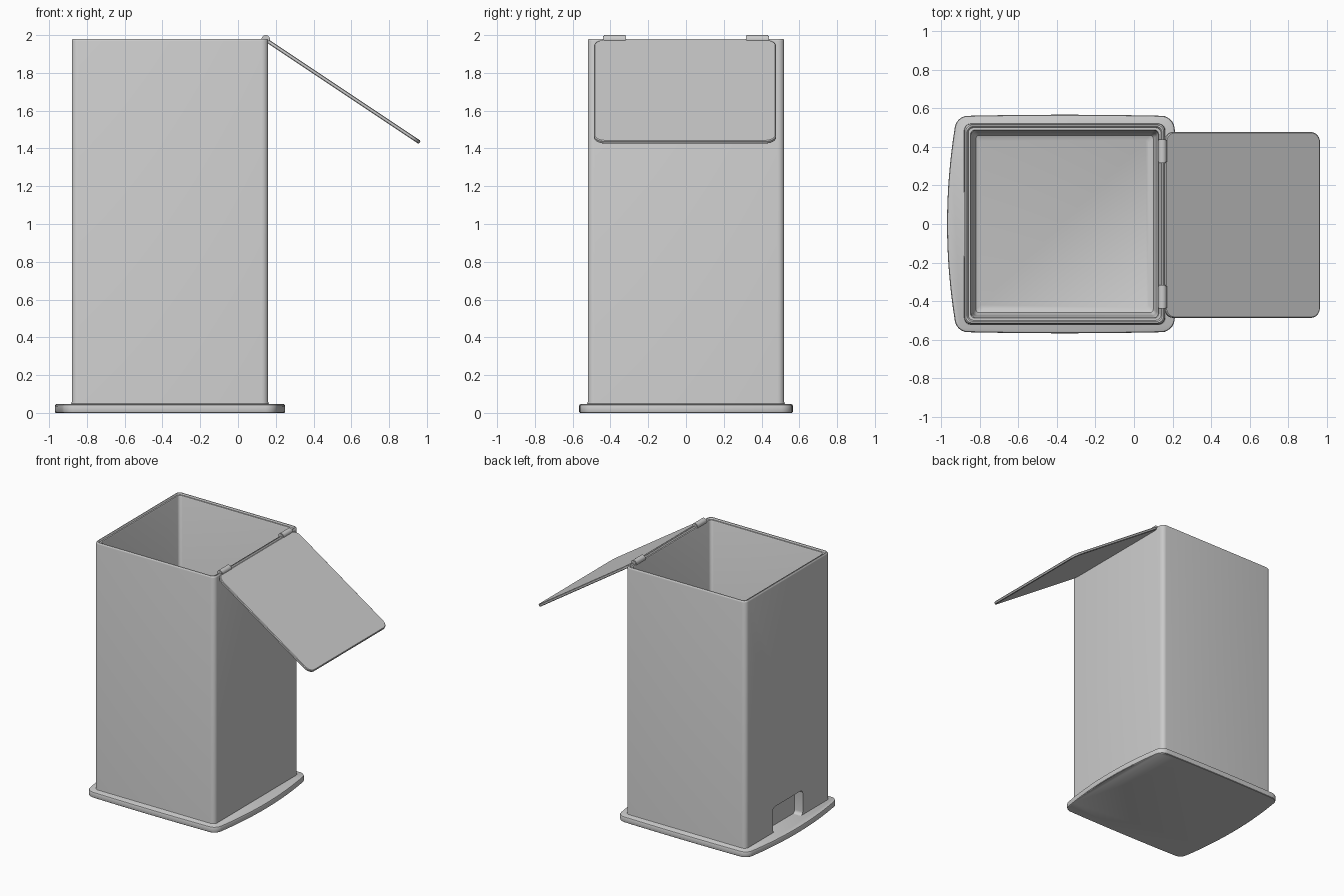
import bpy, bmesh, math
from mathutils import Matrix

if "Cube" in bpy.data.objects:
    bpy.data.objects.remove(bpy.data.objects["Cube"])


def outline(hx, hy, r, seg=6, edge=1, bow_x=0.0, bow_y=0.0):
    """Rounded rectangle about the origin, optionally bowed outwards."""
    pts = []
    corners = [(hx - r, hy - r, 0), (r - hx, hy - r, 90),
               (r - hx, r - hy, 180), (hx - r, r - hy, 270)]
    for i, (cx, cy, a0) in enumerate(corners):
        for k in range(seg + 1):
            a = math.radians(a0 + 90 * k / seg)
            pts.append((cx + r * math.cos(a), cy + r * math.sin(a)))
        nx, ny, na = corners[(i + 1) % 4]
        a = math.radians(na)
        ex, ey = nx + r * math.cos(a), ny + r * math.sin(a)
        sx, sy = pts[-1]
        for k in range(1, edge):
            t = k / edge
            pts.append((sx + (ex - sx) * t, sy + (ey - sy) * t))
    return [(x + bow_x * x / hx * (1 - (y / hy) ** 2),
             y + bow_y * y / hy * (1 - (x / hx) ** 2)) for x, y in pts]


def finish(name, bm, loc=(0, 0, 0), rot_y=0.0):
    bmesh.ops.recalc_face_normals(bm, faces=bm.faces)
    me = bpy.data.meshes.new(name)
    bm.to_mesh(me)
    bm.free()
    ob = bpy.data.objects.new(name, me)
    bpy.context.collection.objects.link(ob)
    ob.location, ob.rotation_euler = loc, (0, rot_y, 0)
    return ob


def loft(name, rings, loc=(0, 0, 0), rot_y=0.0):
    """Skin a list of (outline, z) rings and cap both ends."""
    bm = bmesh.new()
    loops = [[bm.verts.new((x, y, z)) for x, y in pts] for pts, z in rings]
    n = len(loops[0])
    for a, b in zip(loops, loops[1:]):
        for i in range(n):
            j = (i + 1) % n
            bm.faces.new((a[i], a[j], b[j], b[i]))
    bm.faces.new(loops[0])
    bm.faces.new(loops[-1])
    return finish(name, bm, loc, rot_y)


def smooth(ob, angle=35):
    bpy.ops.object.select_all(action='DESELECT')
    ob.select_set(True)
    bpy.context.view_layer.objects.active = ob
    bpy.ops.object.shade_smooth_by_angle(angle=math.radians(angle))


CX = -0.36  # centre of the bin in x

# Base plate with bowed front and back edges
base = loft("base_plate", [
    (outline(0.56 - i, 0.56 - i, 0.055 - i, 6, 16, 0.05, 0.007), z)
    for i, z in [(0.006, 0), (0.002, 0.003), (0, 0.01), (0, 0.036),
                 (0.003, 0.043), (0.01, 0.047)]], (CX, 0, 0))
smooth(base)

# Bin body: outer wall, stepped rim, inner wall and raised floor
profile = [(-0.006, 0.046), (-0.001, 0.05), (0, 0.058), (0, 1.968),
           (0.002, 1.975), (0.007, 1.98), (0.014, 1.98), (0.018, 1.976),
           (0.02, 1.97), (0.031, 1.97), (0.035, 1.962),
           (0.045, 0.35), (0.049, 0.315), (0.06, 0.292), (0.085, 0.28)]
body = loft("bin_body", [
    (outline(0.52 - i, 0.52 - i, max(0.035 - i * 0.3, 0.015)), z)
    for i, z in profile], (CX, 0, 0))

# Foot recess cut into the left face, rounded at its upper corners
cutter = loft("recess_cutter", [
    (outline(0.11, 0.185, 0.03), -0.2), (outline(0.11, 0.185, 0.03), 0.2)],
    (-0.95, 0, 0.13), math.pi / 2)
cutter.location = (-1.01, 0, 0.145)
cutter.scale = (0.9, 1, 1)
cutter.hide_render = True
mod = body.modifiers.new("recess", 'BOOLEAN')
mod.object, mod.operation, mod.solver = cutter, 'DIFFERENCE', 'EXACT'
bpy.context.view_layer.objects.active = body
bpy.ops.object.modifier_apply(modifier=mod.name)
bpy.data.objects.remove(cutter)
smooth(body)

# Open lid hanging from the right-hand rim
lid = loft("lid", [
    (outline(0.483 - i, 0.482 - i, 0.055 - i), z)
    for i, z in [(0.005, -0.01), (0, -0.006), (0, 0.006), (0.005, 0.01)]],
    (0.56, -0.005, 1.70), math.atan2(0.54, 0.81))
smooth(lid)

# Hinge barrels
for side, label in ((-1, "front"), (1, "rear")):
    bm = bmesh.new()
    bmesh.ops.create_cone(bm, cap_ends=True, segments=24, radius1=0.023,
                          radius2=0.023, depth=0.122,
                          matrix=Matrix.Rotation(math.pi / 2, 4, 'X'))
    rims = [e for e in bm.edges if any(len(f.verts) > 4 for f in e.link_faces)]
    bmesh.ops.bevel(bm, geom=rims, offset=0.004, segments=2, affect='EDGES')
    smooth(finish("hinge_" + label, bm, (0.147, side * 0.378, 1.977)))
